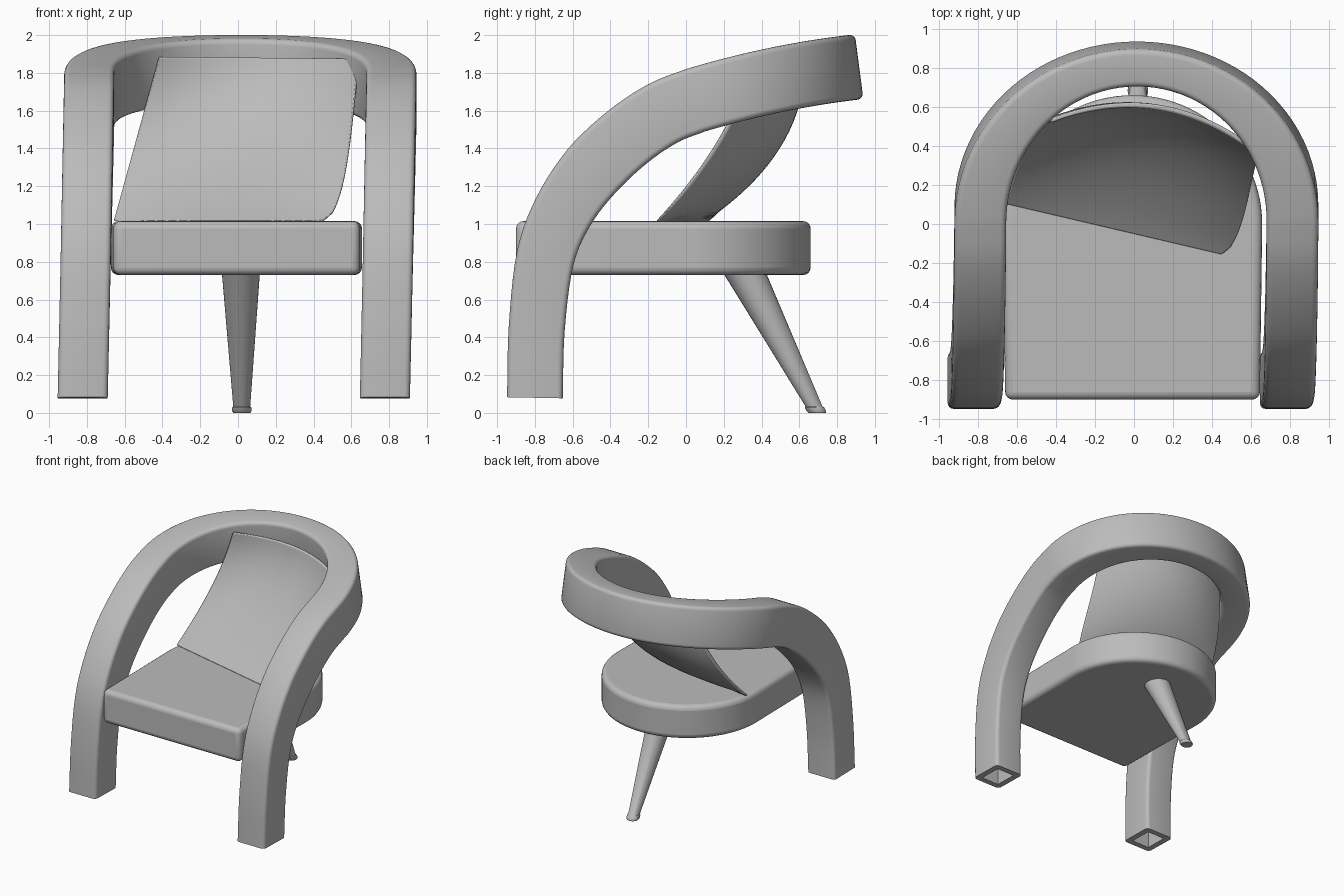
import bpy, bmesh, math
from mathutils import Vector

if "Cube" in bpy.data.objects:
    bpy.data.objects.remove(bpy.data.objects["Cube"])

GREY = (0.5, 0.5, 0.5, 1.0)
grey = bpy.data.materials.new("plain_grey")
grey.use_nodes = True
grey.diffuse_color = GREY
grey.node_tree.nodes["Principled BSDF"].inputs["Base Color"].default_value = GREY


def finish(name, bm, angle=35, bevel=None):
    """Turn a bmesh into a smooth-shaded object, optionally bevelled."""
    bmesh.ops.recalc_face_normals(bm, faces=bm.faces)
    mesh = bpy.data.meshes.new(name)
    bm.to_mesh(mesh)
    bm.free()
    mesh.materials.append(grey)
    ob = bpy.data.objects.new(name, mesh)
    bpy.context.collection.objects.link(ob)
    if bevel:
        mod = ob.modifiers.new("Bevel", "BEVEL")
        mod.width, mod.segments = bevel
        mod.limit_method = "ANGLE"
        mod.angle_limit = math.radians(35)
    bpy.ops.object.select_all(action="DESELECT")
    ob.select_set(True)
    bpy.context.view_layer.objects.active = ob
    bpy.ops.object.shade_smooth_by_angle(angle=math.radians(angle))


def catmull(pts, steps):
    """Smooth curve through the given 2D points."""
    pts = [Vector(p) for p in pts]
    ext = [2 * pts[0] - pts[1]] + pts + [2 * pts[-1] - pts[-2]]
    out = []
    for a, b, c, d in zip(ext, ext[1:], ext[2:], ext[3:]):
        for k in range(steps):
            t = k / steps
            out.append(0.5 * (2 * b + (c - a) * t + (2 * a - 5 * b + 4 * c - d) * t * t
                              + (3 * b - a - 3 * c + d) * t ** 3))
    return out + [pts[-1]]


def loft(bm, rings):
    """Skin closed rings of points, capping both ends; returns the caps."""
    loops = [[bm.verts.new(p) for p in ring] for ring in rings]
    n = len(loops[0])
    for a, b in zip(loops, loops[1:]):
        for i in range(n):
            bm.faces.new((a[i], a[(i + 1) % n], b[(i + 1) % n], b[i]))
    return [bm.faces.new(loops[0]), bm.faces.new(loops[-1])]


def rounded_rect(w, h, r, seg=4):
    pts = []
    for q, (sx, sy) in enumerate([(1, 1), (-1, 1), (-1, -1), (1, -1)]):
        for k in range(seg + 1):
            a = math.pi / 2 * (q + k / seg)
            pts.append((sx * (w / 2 - r) + r * math.cos(a), sy * (h / 2 - r) + r * math.sin(a)))
    return pts


# Frame: one hollow-ended band rising from both front legs, thinner around the back
side = catmull([(-0.80, 0.08), (-0.79, 0.45), (-0.745, 0.82), (-0.65, 1.065), (-0.5, 1.28),
                (-0.31, 1.46), (-0.12, 1.587), (0.05, 1.655)], 5)
half = []
for i, p in enumerate(side[:-1]):
    d = side[i + 1] - side[max(i - 1, 0)]
    half.append((Vector((0.8, p.x, p.y)), Vector((0, -d.y, d.x)).normalized(), 0.265))
ARC = 24
for k in range(ARC + 1):
    a = math.pi / 2 * k / ARC
    s = 0.77 * math.sin(a)
    half.append((Vector((0.8 * math.cos(a), 0.05 + s, 1.655 + 0.3 * s - 0.11 * s * s)),
                 Vector((0, -0.3 + 0.22 * s, 1)).normalized(),
                 0.265 - 0.07 * math.sin(a) ** 2))
path = half + [(Vector((-p.x, p.y, p.z)), h, w) for p, h, w in reversed(half[:-1])]
rings = []
for i, (p, up, width) in enumerate(path):
    t = path[min(i + 1, len(path) - 1)][0] - path[max(i - 1, 0)][0]
    across = t.cross(up).normalized()
    lean = Vector((-0.024 + 0.022 * p.z, 0, 0))
    height = 0.295 + 0.05 * min(1, p.z / 1.3) ** 3
    rings.append([p + lean + across * u + up * v for u, v in rounded_rect(width, height, 0.03)])
bm = bmesh.new()
caps = loft(bm, rings)
bmesh.ops.recalc_face_normals(bm, faces=bm.faces)
for cap in caps:
    bmesh.ops.inset_region(bm, faces=[cap], thickness=0.05)
    ext = bmesh.ops.extrude_face_region(bm, geom=[cap])
    bmesh.ops.translate(bm, verts=[v for v in ext["geom"] if isinstance(v, bmesh.types.BMVert)],
                        vec=(0, 0, 0.25))
    bmesh.ops.delete(bm, geom=[cap], context="FACES_ONLY")
finish("arm_frame", bm)

# Seat: straight front, round back, softened edges
outline = [(-0.66, -0.9), (0.645, -0.9)]
outline += [(-0.008 + 0.665 * math.cos(math.pi * k / 48), 0.66 * math.sin(math.pi * k / 48))
            for k in range(49)]
bm = bmesh.new()
loft(bm, [[(x, y, z) for x, y in outline] for z in (0.73, 1.015)])
finish("seat", bm, 40, (0.04, 4))

# Back cushion: turned panel with a hollow front and a fuller rounded back
low_a, low_b = Vector((-0.66, 0.10, 1.015)), Vector((0.45, -0.16, 1.015))
top_a, top_b = Vector((-0.42, 0.52, 1.885)), Vector((0.64, 0.35, 1.875))
N = 20


def cushion_point(u, v, back):
    p = low_a.lerp(low_b, u).lerp(top_a.lerp(top_b, u), v)
    early = math.sin(math.pi * math.sqrt(v))
    arch = 4 * u * (1 - u)
    p += Vector((0.06 * u * early, (0.11 - 0.04 * u) * 4 * v * (1 - v), 0))
    p += Vector((0.02, 0.15, 0)) * (arch * math.sin(v * math.pi / 2))
    return p + back * Vector((0.005, 0.025 + 0.1 * arch * early, 0))


bm = bmesh.new()
skins = [[[bm.verts.new(cushion_point(i / N, j / N, back)) for i in range(N + 1)]
          for j in range(N + 1)] for back in (0, 1)]
for g in skins:
    for a, b in zip(g, g[1:]):
        for i in range(N):
            bm.faces.new((a[i], a[i + 1], b[i + 1], b[i]))
rims = [[g[0] + [r[-1] for r in g[1:]] + g[-1][-2::-1] + [r[0] for r in g[-2:0:-1]] for g in skins]]
for front, rear in rims:
    for i in range(len(front)):
        k = (i + 1) % len(front)
        bm.faces.new((front[i], front[k], rear[k], rear[i]))
finish("back_cushion", bm, 40, (0.008, 2))

# Rear leg: slanted taper ending in a small foot ring
start, end = Vector((0.015, 0.295, 0.78)), Vector((0.02, 0.695, 0))
right = Vector((1, 0, 0))
tilt = right.cross(end - start).normalized()
level = Vector((0, 1, 0))
rings = []
for f, r, depth in [(0, 0.105, tilt), (0.06, 0.1, tilt), (0.955, 0.045, level),
                    (0.965, 0.052, level), (0.985, 0.052, level), (1, 0.046, level)]:
    rings.append([start.lerp(end, f) + r * (right * math.cos(a) + depth * math.sin(a))
                  for a in (2 * math.pi * k / 32 for k in range(32))])
bm = bmesh.new()
loft(bm, rings)
finish("rear_leg", bm)
